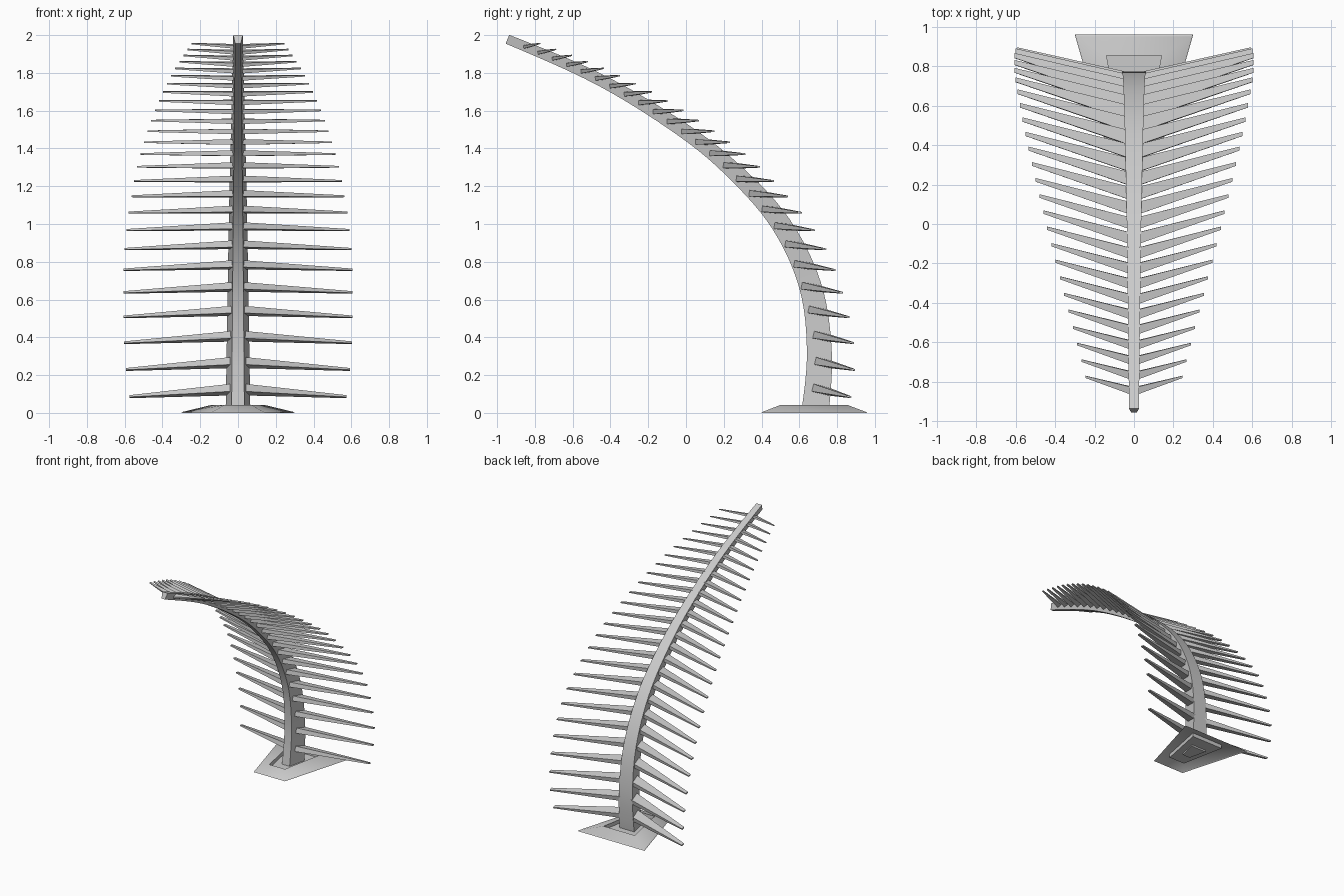
import bpy, bmesh, math
from mathutils import Vector

if "Cube" in bpy.data.objects:
    bpy.data.objects.remove(bpy.data.objects["Cube"])


def spline(keys, t):
    """Catmull-Rom through keys[1:-1], t in 0..1; first and last only steer."""
    n = len(keys) - 3
    i = min(int(t * n), n - 1)
    u = t * n - i
    a, b, c, d = (Vector(k) for k in keys[i:i + 4])
    return 0.5 * (2 * b + (c - a) * u + (2 * a - 5 * b + 4 * c - d) * u**2
                  + (3 * b - a - 3 * c + d) * u**3)


def mix(a, b, t):
    return a + (b - a) * t


def loft(bm, rings, cap_start=True, cap_end=True):
    loops = [[bm.verts.new(p) for p in r] for r in rings]
    for r0, r1 in zip(loops, loops[1:]):
        n = len(r0)
        for k in range(n):
            bm.faces.new((r0[k], r0[(k + 1) % n], r1[(k + 1) % n], r1[k]))
    if cap_start:
        bm.faces.new(loops[0][::-1])
    if cap_end:
        bm.faces.new(loops[-1])


def finish(bm, name, smooth=None):
    bmesh.ops.recalc_face_normals(bm, faces=bm.faces)
    me = bpy.data.meshes.new(name)
    bm.to_mesh(me)
    bm.free()
    ob = bpy.data.objects.new(name, me)
    bpy.context.collection.objects.link(ob)
    if smooth:
        bpy.ops.object.select_all(action='DESELECT')
        bpy.context.view_layer.objects.active = ob
        ob.select_set(True)
        bpy.ops.object.shade_smooth_by_angle(angle=math.radians(smooth))
    return ob


# Curved stem: tapering trapezoid section, narrow towards the front
inner = [(0.55, -0.33, 0), (0.61, 0.0, 0), (0.64, 0.33, 0), (0.60, 0.66, 0),
         (0.46, 0.97, 0), (0.24, 1.23, 0), (-0.03, 1.46, 0), (-0.46, 1.73, 0),
         (-0.955, 1.955, 0), (-1.45, 2.15, 0)]
rings = []
for i in range(43):
    t = i / 42
    p = spline(inner, t)
    d = (spline(inner, min(t + 0.01, 1)) - spline(inner, max(t - 0.01, 0))).normalized()
    q = p + Vector((d.y, -d.x, 0)) * mix(0.145, 0.05, t)
    if i == 0:
        q.y = p.y   # level cut at the foot
    wi, wo = mix(0.034, 0.015, t), mix(0.066, 0.025, t)
    rings.append([(-wi, p.x, p.y), (wi, p.x, p.y), (wo, q.x, q.y), (-wo, q.x, q.y)])
bm = bmesh.new()
loft(bm, rings)
finish(bm, "stem", 30)

# Leaflets: swept, tapering four-sided blades, mirrored to the other side
roots = [(0.3, -0.635, 0.39), (0.665, 0.135, 0.575), (0.57, 0.79, 0.605),
         (0.265, 1.24, 0.55), (-0.10, 1.543, 0.46), (-0.48, 1.77, 0.355),
         (-0.86, 1.937, 0.245), (-1.23, 2.08, 0.15)]
bm = bmesh.new()
for i in range(26):
    t = i / 25
    y, z, reach = spline(roots, t)
    tilt = math.radians(mix(-14, 12, t))
    along = Vector((0, math.cos(tilt), math.sin(tilt)))
    up = Vector((0, -math.sin(tilt), math.cos(tilt)))

    def section(x, shift, chord, height):
        c = Vector((x, y, z)) + along * shift
        h = up * height / 2
        return [c - h, c + along * chord - h, c + along * chord + h, c + h]

    loft(bm, [section(0.025, 0, mix(0.09, 0.038, t), mix(0.042, 0.017, t)),
              section(reach, 0.33 * reach, mix(0.027, 0.011, t), mix(0.01, 0.006, t))])
leaflets = finish(bm, "leaflets")
leaflets.modifiers.new("mirror", 'MIRROR')


# Foot: sloping trapezoid rim with a sunken floor around the stem
def trapezoid(front_w, front_y, back_w, back_y, z):
    return [(-front_w, front_y, z), (front_w, front_y, z),
            (back_w, back_y, z), (-back_w, back_y, z)]


bm = bmesh.new()
loft(bm, [trapezoid(0.14, 0.40, 0.30, 0.96, 0.0),
          trapezoid(0.135, 0.407, 0.29, 0.95, 0.006),
          trapezoid(0.07, 0.50, 0.14, 0.855, 0.042),
          trapezoid(0.07, 0.50, 0.14, 0.855, 0.012)], cap_start=False)
finish(bm, "foot", 35)
